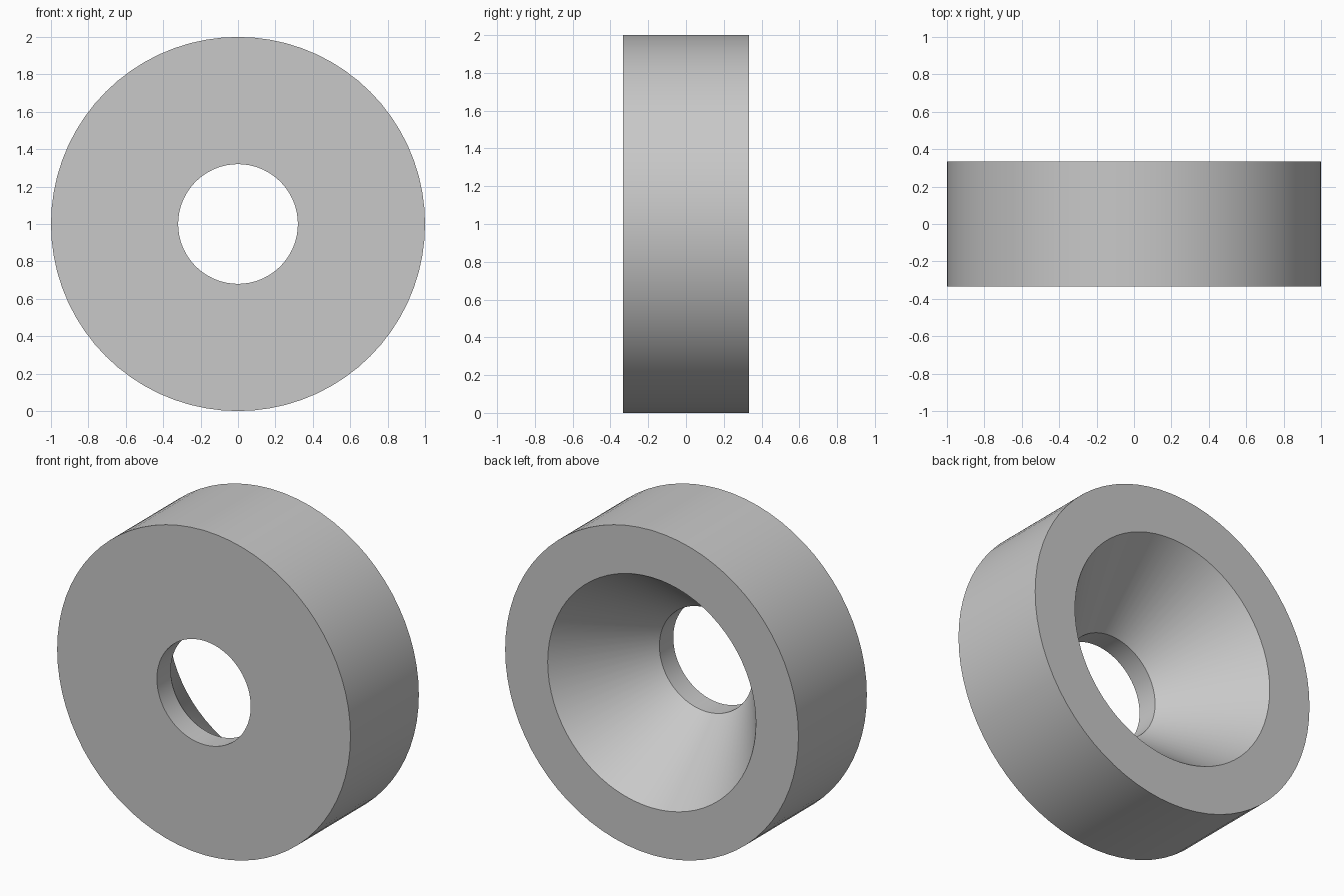
import bpy
import bmesh
import math
from mathutils import Vector, Matrix

cube = bpy.data.objects.get("Cube")
if cube:
    bpy.data.objects.remove(cube, do_unlink=True)

SIDES = 72
OUTER, BORE, SINK = 1.0, 0.32, 0.71   # radii
HALF = 0.333                          # half thickness
BORE_END = -HALF + 0.135              # where the straight bore meets the cone

# Plain grey metal
grey = bpy.data.materials.new("grey metal")
grey.use_nodes = True
colour = (0.58, 0.58, 0.58, 1)
grey.diffuse_color = colour
grey.node_tree.nodes["Principled BSDF"].inputs["Base Color"].default_value = colour

# Closed cross-section (radius, y), revolved around the y axis
profile = [(OUTER, -HALF), (OUTER, HALF), (SINK, HALF), (BORE, BORE_END), (BORE, -HALF)]
bm = bmesh.new()
verts = [bm.verts.new((r, y, 0)) for r, y in profile]
edges = [bm.edges.new((v, verts[i - 1])) for i, v in enumerate(verts)]
bmesh.ops.spin(bm, geom=verts + edges, cent=Vector(), axis=Vector((0, 1, 0)),
               angle=math.tau, steps=SIDES, use_merge=True)
bmesh.ops.remove_doubles(bm, verts=bm.verts, dist=0.0001)
bmesh.ops.recalc_face_normals(bm, faces=bm.faces)
bmesh.ops.transform(bm, matrix=Matrix.Translation((0, 0, OUTER)), verts=bm.verts)

mesh = bpy.data.meshes.new("countersunk_washer")
bm.to_mesh(mesh)
bm.free()
mesh.materials.append(grey)
washer = bpy.data.objects.new("countersunk_washer", mesh)
bpy.context.collection.objects.link(washer)

# Smooth round walls with sharp rims
bpy.ops.object.select_all(action="DESELECT")
washer.select_set(True)
bpy.context.view_layer.objects.active = washer
bpy.ops.object.shade_smooth_by_angle(angle=math.radians(25))
